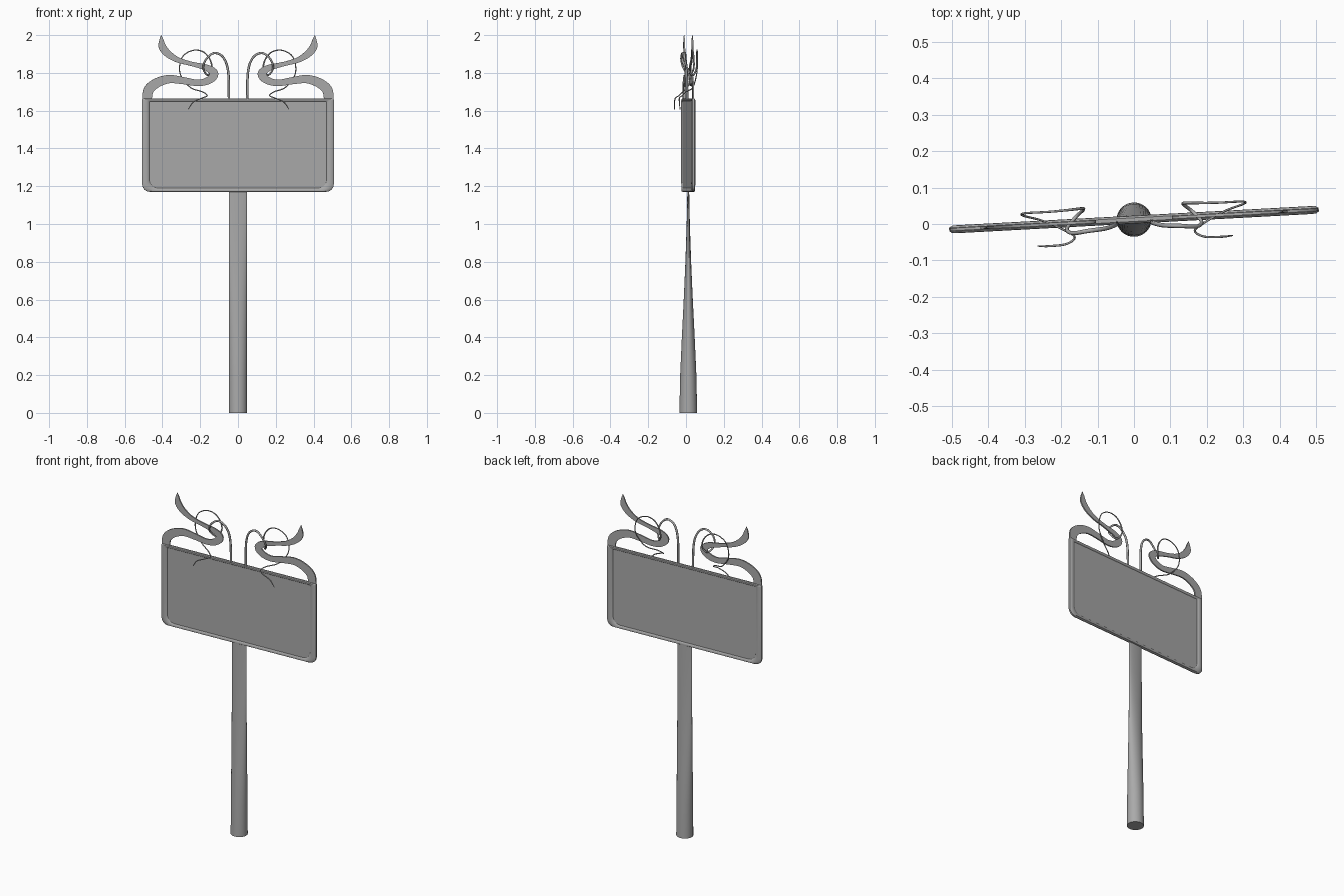
import bpy, bmesh, math
from mathutils import Vector

if "Cube" in bpy.data.objects:
    bpy.data.objects.remove(bpy.data.objects["Cube"])

TILT = 0.054                      # sign is turned slightly about z
CENTRE = (0, 0.012, 0)

grey = bpy.data.materials.new("grey_metal")
grey.diffuse_color = (0.40, 0.40, 0.40, 1)
grey.use_nodes = True
grey.node_tree.nodes["Principled BSDF"].inputs["Base Color"].default_value = grey.diffuse_color


def finish(obj, angle=35):
    obj.location = CENTRE
    obj.rotation_euler = (0, 0, TILT)
    bpy.ops.object.select_all(action='DESELECT')
    obj.select_set(True)
    bpy.context.view_layer.objects.active = obj
    bpy.ops.object.shade_smooth_by_angle(angle=math.radians(angle))


def loft(name, rings, angle=35):
    """Skin a list of equal closed rings and cap both ends."""
    bm = bmesh.new()
    loops = [[bm.verts.new(p) for p in ring] for ring in rings]
    n = len(loops[0])
    for a, b in zip(loops, loops[1:]):
        for i in range(n):
            j = (i + 1) % n
            bm.faces.new((a[i], a[j], b[j], b[i]))
    bm.faces.new(loops[0][::-1])
    bm.faces.new(loops[-1])
    bmesh.ops.recalc_face_normals(bm, faces=bm.faces)
    me = bpy.data.meshes.new(name)
    bm.to_mesh(me)
    bm.free()
    me.materials.append(grey)
    obj = bpy.data.objects.new(name, me)
    bpy.context.collection.objects.link(obj)
    finish(obj, angle)
    return obj


def outline(hw, z0, z1, r_low, r_top, y, steps=4):
    """Rectangle with rounded corners in the xz plane."""
    corners = [(hw - r_top, z1 - r_top, r_top, 0), (-hw + r_top, z1 - r_top, r_top, 90),
               (-hw + r_low, z0 + r_low, r_low, 180), (hw - r_low, z0 + r_low, r_low, 270)]
    pts = []
    for cx, cz, r, start in corners:
        for k in range(steps + 1):
            a = math.radians(start + 90 * k / steps)
            pts.append((cx + r * math.cos(a), y, cz + r * math.sin(a)))
    return pts


def spline(points, steps=6):
    """Smooth path through points of any dimension."""
    p = [Vector(q) for q in points]
    p = [2 * p[0] - p[1]] + p + [2 * p[-1] - p[-2]]
    out = []
    for i in range(1, len(p) - 2):
        a, b, c, d = p[i - 1:i + 3]
        for k in range(steps):
            t = k / steps
            out.append(0.5 * (2 * b + (c - a) * t + (2 * a - 5 * b + 4 * c - d) * t * t
                              + (3 * b - a - 3 * c + d) * t ** 3))
    return out + [p[-2]]


# Post: round at the foot, flattening to a thin blade under the sign
rings = []
for z, ry in [(0, .047), (.2, .043), (.4, .034), (.62, .023), (.8, .015), (1.0, .008), (1.18, .004)]:
    rings.append([(.048 * math.cos(a), ry * math.sin(a), z)
                  for a in (math.tau * i / 32 for i in range(32))])
loft("post", rings)

# Sign board: rounded rim around a recessed panel on both faces
half = [outline(.470, 1.190, 1.648, .045, .006, .004),
        outline(.474, 1.186, 1.651, .045, .006, .008),
        outline(.486, 1.178, 1.656, .043, .006, .011),
        outline(.500, 1.173, 1.661, .042, .007, .010),
        outline(.508, 1.170, 1.665, .042, .008, .005)]
front = [[(x, -y, z) for x, y, z in ring] for ring in half]
loft("sign_board", front + half[::-1])

# Flat scroll ribbons: x, z, width
SCROLL = [(.482, 1.655, .050), (.473, 1.71, .054), (.43, 1.747, .050), (.365, 1.767, .044),
          (.29, 1.759, .038), (.21, 1.747, .034), (.153, 1.762, .040), (.127, 1.795, .046),
          (.16, 1.825, .034), (.243, 1.847, .023), (.317, 1.868, .028), (.37, 1.90, .038),
          (.40, 1.937, .040), (.405, 1.97, .024), (.407, 2.0, .001)]

# Thin tendrils: x, y, z, radius
TENDRIL = [(.048, -.008, 1.66, .0065), (.053, -.012, 1.81, .0065), (.08, -.02, 1.883, .006),
           (.127, -.024, 1.905, .006), (.17, -.028, 1.873, .0055), (.185, -.015, 1.825, .005),
           (.16, .015, 1.788, .005), (.137, .035, 1.82, .0045), (.145, .038, 1.868, .004),
           (.18, .036, 1.91, .0035), (.233, .034, 1.92, .003), (.286, .034, 1.893, .003),
           (.307, .032, 1.84, .003), (.30, .026, 1.782, .003), (.25, .01, 1.722, .003),
           (.19, -.02, 1.70, .003), (.165, -.04, 1.68, .003), (.19, -.057, 1.668, .003),
           (.24, -.06, 1.645, .003), (.267, -.058, 1.607, .002)]

for side, sx in (("left", -1), ("right", 1)):
    # Scroll ribbon
    path = spline(SCROLL)
    rings = []
    for i, p in enumerate(path):
        d = path[min(i + 1, len(path) - 1)] - path[max(i - 1, 0)]
        n = Vector((-d.y, d.x)).normalized() * max(p.z, .001) / 2
        t = min(.004, .001 + p.z * .15)
        rings.append([(sx * (p.x + n.x * s), y, p.y + n.y * s)
                      for s, y in ((1, -t), (1, t), (-1, t), (-1, -t))])
    loft("scroll_" + side, rings)

    # Tendril tube, with its frame carried along the path
    path = spline(TENDRIL)
    rings = []
    u = Vector((1, 0, 0))
    for i, p in enumerate(path):
        d = (path[min(i + 1, len(path) - 1)] - path[max(i - 1, 0)]).to_3d().normalized()
        u = (u - d * u.dot(d)).normalized()
        v = d.cross(u)
        ring = []
        for k in range(8):
            a = math.tau * k / 8
            q = p.to_3d() + (u * math.cos(a) + v * math.sin(a)) * p.w
            ring.append((sx * q.x, q.y, q.z))
        rings.append(ring)
    loft("tendril_" + side, rings, 60)
